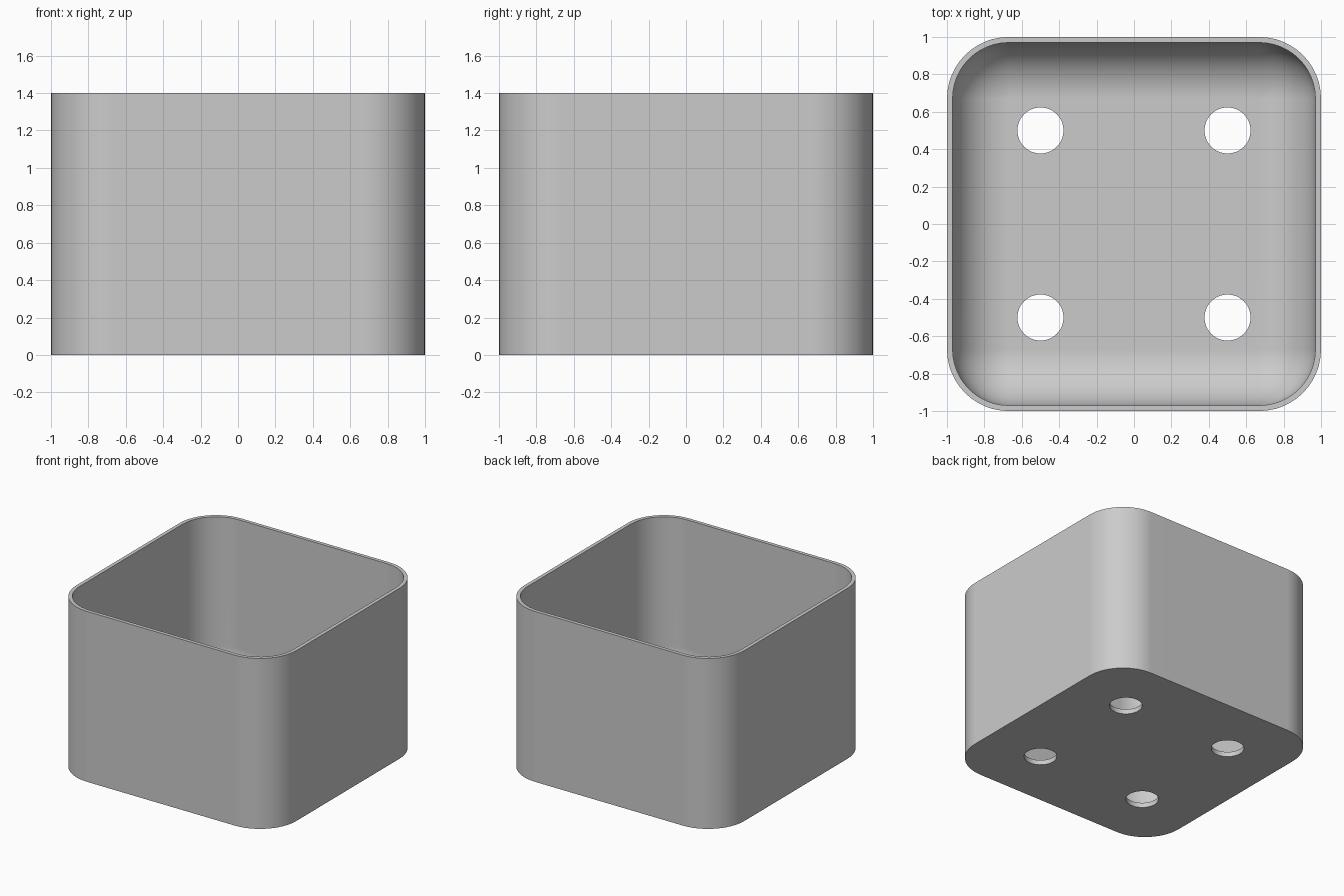
import bpy
import bmesh
from math import sin, cos, pi

cube = bpy.data.objects.get("Cube")
if cube:
    bpy.data.objects.remove(cube, do_unlink=True)

HEIGHT, WALL, FLOOR = 1.4, 0.03, 0.04
OUTER_R, INNER_R = 0.33, 0.30
HOLE_R, HOLE_AT = 0.123, 0.5
STEPS = 12  # segments per quarter turn


def material(name, rgb):
    mat = bpy.data.materials.new(name)
    mat.use_nodes = True
    mat.diffuse_color = (*rgb, 1)
    mat.node_tree.nodes["Principled BSDF"].inputs["Base Color"].default_value = (*rgb, 1)
    return mat


def ring(bm, half, radius, z):
    """Rounded square outline, counter-clockwise from +x."""
    c = half - radius
    verts = []
    for q, (sx, sy) in enumerate([(1, 1), (-1, 1), (-1, -1), (1, -1)]):
        for i in range(STEPS + 1):
            a = (q + i / STEPS) * pi / 2
            verts.append(bm.verts.new((sx * c + radius * cos(a), sy * c + radius * sin(a), z)))
    return verts


def make_object(name, bm):
    mesh = bpy.data.meshes.new(name)
    bm.to_mesh(mesh)
    bm.free()
    obj = bpy.data.objects.new(name, mesh)
    bpy.context.collection.objects.link(obj)
    return obj


# Planter shell: outside wall, rim, inside wall, rounded inner bottom
bm = bmesh.new()
rings = [ring(bm, 1, OUTER_R, 0), ring(bm, 1, OUTER_R, HEIGHT), ring(bm, 1 - WALL, INNER_R, HEIGHT)]
for i in range(STEPS + 1):
    a = i / STEPS * pi / 2
    rings.append(ring(bm, 1 - WALL - INNER_R * (1 - cos(a)), INNER_R * cos(a),
                      FLOOR + INNER_R * (1 - sin(a))))
for low, high in zip(rings, rings[1:]):
    for i in range(len(low)):
        j = (i + 1) % len(low)
        bm.faces.new((low[i], low[j], high[j], high[i]))
bm.faces.new(rings[0][::-1])
bm.faces.new(rings[-1])
bmesh.ops.remove_doubles(bm, verts=bm.verts, dist=0.0005)
bmesh.ops.recalc_face_normals(bm, faces=bm.faces)
planter = make_object("planter_box", bm)
planter.data.materials.append(material("plain_grey", (0.6, 0.6, 0.6)))

# Four drain holes through the floor
bm = bmesh.new()
for sx in (-1, 1):
    for sy in (-1, 1):
        drill = bmesh.ops.create_cone(bm, cap_ends=True, segments=48, radius1=HOLE_R,
                                      radius2=HOLE_R, depth=0.4)
        bmesh.ops.translate(bm, verts=drill["verts"], vec=(sx * HOLE_AT, sy * HOLE_AT, 0))
drills = make_object("drain_hole_cutter", bm)
drills.hide_render = True

cut = planter.modifiers.new("drain_holes", "BOOLEAN")
cut.operation = "DIFFERENCE"
cut.solver = "EXACT"
cut.object = drills
bpy.ops.object.select_all(action="DESELECT")
bpy.context.view_layer.objects.active = planter
planter.select_set(True)
bpy.ops.object.modifier_apply(modifier=cut.name)
bpy.data.objects.remove(drills, do_unlink=True)

# Smooth corners with crisp rim and hole edges
bpy.ops.object.shade_smooth_by_angle(angle=pi / 6)
weighted = planter.modifiers.new("even_shading", "WEIGHTED_NORMAL")
weighted.keep_sharp = True
